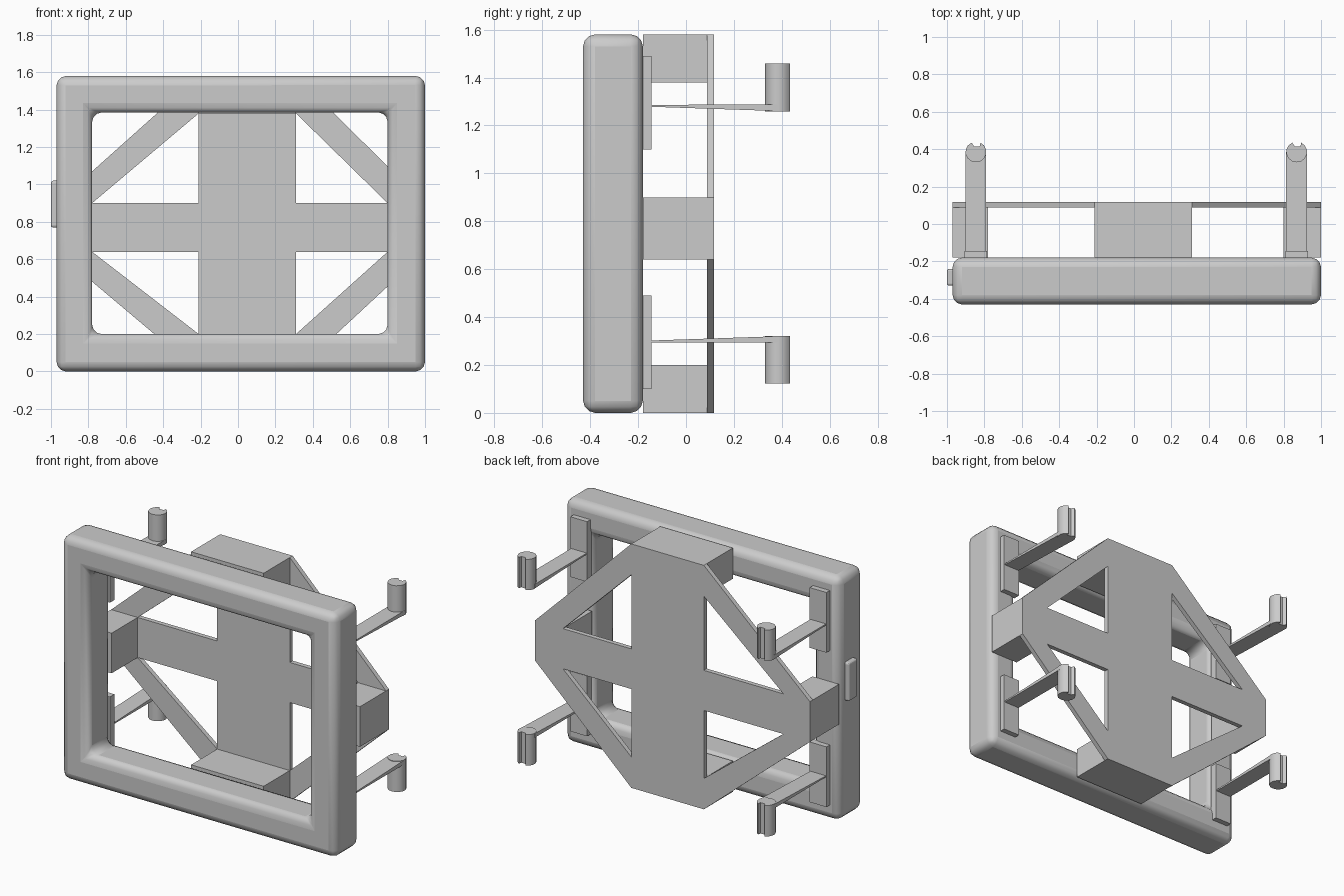
import bpy, bmesh, math
from mathutils import Vector

if "Cube" in bpy.data.objects:
    bpy.data.objects.remove(bpy.data.objects["Cube"])


def make(name, bm, bevel=0, smooth=False):
    bmesh.ops.recalc_face_normals(bm, faces=bm.faces)
    me = bpy.data.meshes.new(name)
    bm.to_mesh(me)
    bm.free()
    ob = bpy.data.objects.new(name, me)
    bpy.context.collection.objects.link(ob)
    if bevel:
        m = ob.modifiers.new("bevel", 'BEVEL')
        m.width, m.segments, m.limit_method = bevel, 3, 'ANGLE'
    if smooth:
        bpy.ops.object.select_all(action='DESELECT')
        ob.select_set(True)
        bpy.context.view_layer.objects.active = ob
        bpy.ops.object.shade_smooth_by_angle(angle=math.radians(35))
    return ob


def prism(bm, pts, direction):
    """Extrude a closed outline of 3D points along a vector."""
    face = bm.faces.new([bm.verts.new(p) for p in pts])
    new = bmesh.ops.extrude_face_region(bm, geom=[face], use_keep_orig=True)
    vs = [g for g in new['geom'] if isinstance(g, bmesh.types.BMVert)]
    bmesh.ops.translate(bm, verts=vs, vec=Vector(direction))


def box(name, x0, x1, y0, y1, z0, z1, bevel=0):
    bm = bmesh.new()
    prism(bm, [(x0, y0, z0), (x1, y0, z0), (x1, y1, z0), (x0, y1, z0)], (0, 0, z1 - z0))
    return make(name, bm, bevel)


# Screen frame: rectangular ring with rounded edges
def rect(x0, x1, z0, z1):
    return [(x0, z0), (x1, z0), (x1, z1), (x0, z1)]


bm = bmesh.new()
outer, inner = rect(-0.97, 1.0, 0, 1.58), rect(-0.78, 0.80, 0.20, 1.385)
rings = [[bm.verts.new((x, y, z)) for x, z in r]
         for r, y in ((outer, -0.43), (outer, -0.18), (inner, -0.18), (inner, -0.43))]
for a in range(4):
    r, s = rings[a], rings[(a + 1) % 4]
    for i in range(4):
        j = (i + 1) % 4
        bm.faces.new((r[i], r[j], s[j], s[i]))
make("frame", bm, 0.05, True)

# Small button on the left side of the frame
box("side_button", -1.0, -0.95, -0.33, -0.24, 0.77, 1.02, 0.012)

# Back bracket: cross and four diagonal struts in one flat plate
XL, XR, ZB, ZT = -0.21, 0.31, 0.64, 0.90
Y0, Y1 = 0.087, 0.117
bm = bmesh.new()
grid = {}


def v(x, z):
    if (x, z) not in grid:
        grid[(x, z)] = bm.verts.new((x, Y0, z))
    return grid[(x, z)]


def poly(*pts):
    bm.faces.new([v(*p) for p in pts])


poly((XL, ZB), (XR, ZB), (XR, ZT), (XL, ZT))
for z, ze, zi in ((ZT, 1.58, 1.38), (ZB, 0.0, 0.20)):
    poly((XL, z), (XR, z), (XR, zi), (XR, ze), (XL, ze), (XL, zi))
for x, xe, xi in ((XL, -0.97, -0.78), (XR, 1.0, 0.80)):
    poly((x, ZB), (xi, ZB), (xe, ZB), (xe, ZT), (xi, ZT), (x, ZT))
    for z, ze, zi in ((ZT, 1.58, 1.38), (ZB, 0.0, 0.20)):
        poly((x, zi), (x, ze), (xe, z), (xi, z))
bmesh.ops.recalc_face_normals(bm, faces=bm.faces)
new = bmesh.ops.extrude_face_region(bm, geom=bm.faces[:], use_keep_orig=True)
bmesh.ops.translate(bm, vec=(0, Y1 - Y0, 0),
                    verts=[g for g in new['geom'] if isinstance(g, bmesh.types.BMVert)])
make("back_bracket", bm)

# Spacer blocks joining the bracket to the frame
box("spacer_top", XL, XR, -0.18, Y0, 1.38, 1.58)
box("spacer_bottom", XL, XR, -0.18, Y0, 0.0, 0.20)
box("spacer_left", -0.97, -0.78, -0.18, Y0, ZB, ZT)
box("spacer_right", 0.80, 1.0, -0.18, Y0, ZB, ZT)

# Four hooks: pad, thin tapering arm and a grooved post
for side, cx in (("left", -0.845), ("right", 0.87)):
    for level, zc, s in (("upper", 1.28, 1), ("lower", 0.30, -1)):
        tag = side + "_" + level
        mid = 1.295 if s > 0 else 0.295
        box("hook_pad_" + tag, cx - 0.06, cx + 0.06, -0.19, -0.145, mid - 0.195, mid + 0.195)
        bm = bmesh.new()
        prism(bm, [(cx - 0.057, -0.15, zc - s * 0.002), (cx - 0.057, -0.15, zc + s * 0.006),
                   (cx - 0.057, 0.385, zc + s * 0.007), (cx - 0.057, 0.385, zc - s * 0.02)],
              (0.112, 0, 0))
        make("hook_arm_" + tag, bm)
        bm = bmesh.new()
        ring = [(cx + 0.056 * math.cos(a), 0.385 + 0.055 * math.sin(a))
                for a in (math.radians(115 + 310 * i / 12) for i in range(13))]
        ring += [(cx + 0.02, 0.415), (cx - 0.01, 0.415)]
        prism(bm, [(x, y, zc - s * 0.022) for x, y in ring], (0, 0, s * 0.20))
        make("hook_post_" + tag, bm, 0, True)

# Centre the model in depth is already given by the coordinates (y -0.43 to 0.44)
